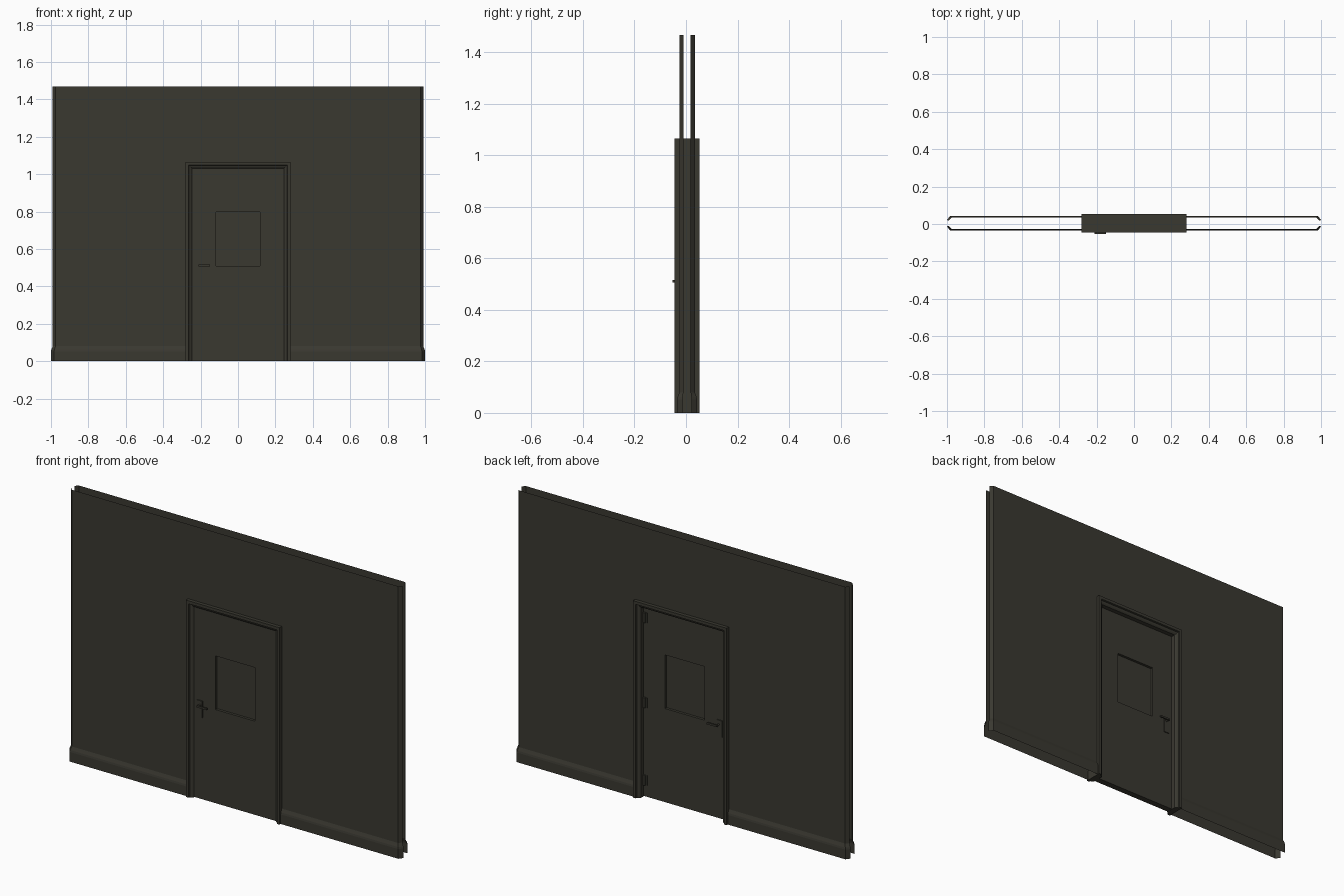
import bpy, bmesh, math
from mathutils import Matrix

if "Cube" in bpy.data.objects:
    bpy.data.objects.remove(bpy.data.objects["Cube"])

C = 0.004            # centre plane of the wall in y
TOP = 1.468          # wall height
IN_X, IN_Z = 0.246, 1.031   # clear door opening

paint = bpy.data.materials.new("dark_olive_grey")
paint.diffuse_color = (0.042, 0.040, 0.030, 1)
paint.use_nodes = True
paint.node_tree.nodes["Principled BSDF"].inputs["Base Color"].default_value = paint.diffuse_color


def finish(name, bm, recalc=True):
    if recalc:
        bmesh.ops.recalc_face_normals(bm, faces=bm.faces)
    me = bpy.data.meshes.new(name)
    bm.to_mesh(me)
    bm.free()
    me.materials.append(paint)
    ob = bpy.data.objects.new(name, me)
    bpy.context.collection.objects.link(ob)
    return ob


def add_box(bm, x, y, z):
    m = Matrix.Translation(((x[0] + x[1]) / 2, (y[0] + y[1]) / 2, (z[0] + z[1]) / 2))
    m = m @ Matrix.Diagonal((x[1] - x[0], y[1] - y[0], z[1] - z[0], 1))
    bmesh.ops.create_cube(bm, size=1, matrix=m)


def add_cyl(bm, loc, r, depth, rot=Matrix(), seg=12):
    bmesh.ops.create_cone(bm, cap_ends=True, segments=seg, radius1=r, radius2=r,
                          depth=depth, matrix=Matrix.Translation(loc) @ rot)


def add_grid(bm, rows, flip=False):
    """Skin rows of points into quads."""
    vs = [[bm.verts.new(p) for p in row] for row in rows]
    for a, b in zip(vs, vs[1:]):
        for i in range(len(a) - 1):
            f = [a[i], a[i + 1], b[i + 1], b[i]]
            bm.faces.new(f[::-1] if flip else f)
    return vs


def strip(o, s, side, z):
    """Plan line of one wall half, pushed outward by o, ending in a chamfer."""
    pts = [(0.27, 0.030 + o), (0.976 + o * 0.8, 0.030 + o), (0.991 + o, 0.014 + o * 0.4)]
    return [(s * x, C + side * y, z) for x, y in pts]


# wall sheets and skirting, front and back
skirt = [(0, 0.009), (0.052, 0.009), (0.062, 0.007), (0.072, 0.003), (0.08, 0)]
for side, label in ((-1, "front"), (1, "back")):
    wall, base = bmesh.new(), bmesh.new()
    for s in (-1, 1):
        flip = s * side > 0
        add_grid(wall, [strip(0, s, side, z) for z in (0.08, 1.05, TOP)], flip)
        add_grid(base, [strip(o, s, side, z) for z, o in skirt], flip)
    y = C + side * 0.030
    add_grid(wall, [[(-0.27, y, z), (0.27, y, z)] for z in (1.05, TOP)], side > 0)
    bmesh.ops.remove_doubles(wall, verts=wall.verts, dist=1e-5)
    finish("wall_" + label, wall, False)
    finish("skirting_" + label, base, False)

# door frame: moulded section swept round the opening
half = [(0, 0.030), (0.007, 0.036), (0.016, 0.040), (0.018, 0.049), (0.034, 0.049)]
section = [(d, -y) for d, y in half] + [(d, y) for d, y in reversed(half)]
bm = bmesh.new()
loops = [[(sx * (IN_X + d), C + y, (IN_Z + d) if up else 0) for d, y in section + section[:1]]
         for sx, up in ((-1, 0), (-1, 1), (1, 1), (1, 0))]
vs = add_grid(bm, loops)
for end in (vs[0], vs[-1]):
    bm.faces.new(end[:-1])
bmesh.ops.remove_doubles(bm, verts=bm.verts, dist=1e-6)
finish("door_frame", bm)

# door leaf: stiles and rails around the window hole
F, B = -0.024, 0.010
WX, WZ = 0.118, (0.508, 0.798)
bm = bmesh.new()
xs, zs = (-IN_X, -WX, WX, IN_X), (0.002, WZ[0], WZ[1], IN_Z)
for yy in (F, B):
    add_grid(bm, [[(x, yy, z) for x in xs] for z in zs])
bm.faces.ensure_lookup_table()
hole = [f for f in bm.faces if abs(f.calc_center_median().x) < 0.05
        and WZ[0] < f.calc_center_median().z < WZ[1]]
bmesh.ops.delete(bm, geom=hole, context='FACES_ONLY')
bmesh.ops.bridge_loops(bm, edges=[e for e in bm.edges if e.is_boundary
                                  and all(abs(v.co.x) < 0.2 and 0.3 < v.co.z < 0.9 for v in e.verts)])
bmesh.ops.bridge_loops(bm, edges=[e for e in bm.edges if e.is_boundary])
finish("door_leaf", bm)

# window pane
bm = bmesh.new()
mid = (F + B) / 2
add_box(bm, (-WX, WX), (mid - 0.003, mid + 0.003), WZ)
finish("window_pane", bm)

# lever handles on both faces
turn = Matrix.Rotation(math.pi / 2, 4, 'X')
for face, d, label in ((F, -1, "front"), (B, 1, "back")):
    def span(a, b):
        return tuple(sorted((face + d * a, face + d * b)))
    bm = bmesh.new()
    add_box(bm, (-0.225, -0.194), span(0, 0.005), (0.444, 0.534))
    add_cyl(bm, (-0.206, face + d * 0.014, 0.511), 0.005, 0.024, turn)
    add_box(bm, (-0.211, -0.151), span(0.021, 0.029), (0.506, 0.516))
    finish("handle_" + label, bm)

# hinges on the back
bm = bmesh.new()
for z in (0.09, 0.51, 0.97):
    add_cyl(bm, (IN_X - 0.006, B + 0.004, z), 0.006, 0.055)
    add_box(bm, (IN_X - 0.022, IN_X - 0.004), (B, B + 0.002), (z - 0.027, z + 0.027))
finish("hinges", bm)
